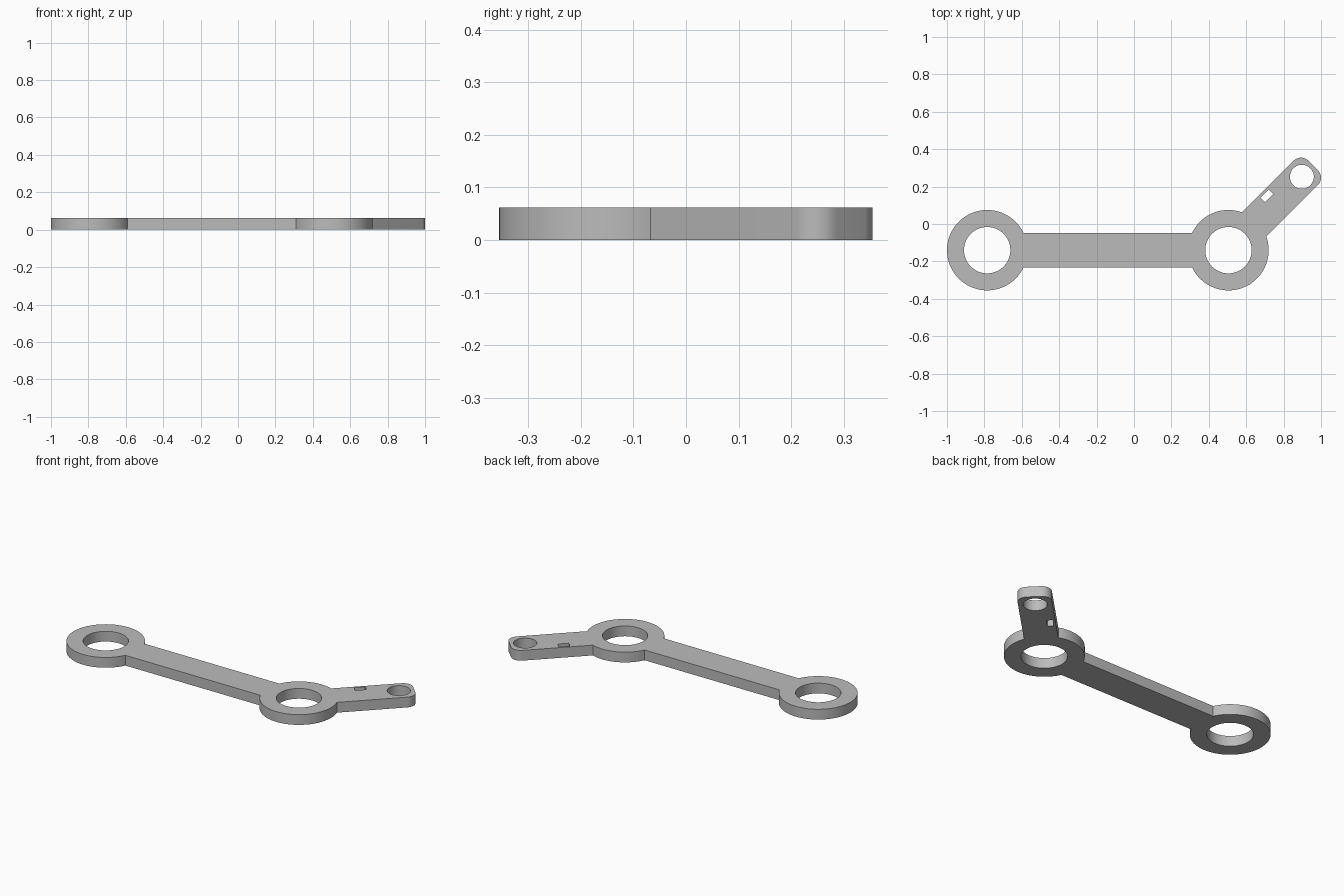
import bpy
from math import asin, cos, sin, pi
from mathutils import Vector

cube = bpy.data.objects.get("Cube")
if cube:
    bpy.data.objects.remove(cube, do_unlink=True)

THICK = 0.062
RING, BORE = 0.215, 0.124      # ring outer and inner radius
HALF = 0.0915                  # half width of the bar and the arm
LEFT, RIGHT = Vector((-0.785, -0.14)), Vector((0.505, -0.14))
U = Vector((1, 1)).normalized()     # along the arm
V = Vector((-1, 1)).normalized()    # across the arm
TIP, CORNER = 0.64, 0.054


def arc(centre, radius, start, end, steps):
    angles = [start + (end - start) * i / steps for i in range(steps + 1)]
    return [centre + radius * Vector((cos(t), sin(t))) for t in angles]


def on_arm(u, v):
    return RIGHT + U * u + V * v


def add_loop(curve, points):
    spline = curve.splines.new('POLY')
    spline.points.add(len(points) - 1)
    for slot, p in zip(spline.points, points):
        slot.co = (p.x, p.y, 0, 1)
    spline.use_cyclic_u = True


# Outer outline: left ring, bar, right ring, angled arm with rounded tip
a = asin(HALF / RING)
outline = arc(LEFT, RING, a, 2 * pi - a, 72)
outline += arc(RIGHT, RING, pi + a, 2 * pi + pi / 4 - a, 48)
outline += arc(on_arm(TIP - CORNER, CORNER - HALF), CORNER, -pi / 4, pi / 4, 14)
outline += arc(on_arm(TIP - CORNER, HALF - CORNER), CORNER, pi / 4, 3 * pi / 4, 14)
outline += arc(RIGHT, RING, pi / 4 + a, pi - a, 24)

curve = bpy.data.curves.new("link_plate_profile", 'CURVE')
curve.dimensions = '2D'
curve.fill_mode = 'BOTH'
curve.extrude = THICK / 2
add_loop(curve, outline)

# Round holes and the small slot
for centre, radius in ((LEFT, BORE), (RIGHT, BORE), (on_arm(0.555, 0), 0.064)):
    add_loop(curve, arc(centre, radius, 0, 2 * pi, 72)[:-1])
add_loop(curve, [on_arm(0.351 + 0.031 * i, 0.061 + 0.017 * j)
                 for i, j in ((-1, -1), (1, -1), (1, 1), (-1, 1))])

# Turn the filled profile into a solid mesh
plate = bpy.data.objects.new("link_plate", curve)
bpy.context.collection.objects.link(plate)
plate.location.z = THICK / 2
bpy.ops.object.select_all(action='DESELECT')
plate.select_set(True)
bpy.context.view_layer.objects.active = plate
bpy.ops.object.convert(target='MESH')
plate = bpy.context.object
plate.name = "link_plate"
bpy.ops.object.mode_set(mode='EDIT')
bpy.ops.mesh.select_all(action='SELECT')
bpy.ops.mesh.remove_doubles(threshold=0.0001)
bpy.ops.mesh.normals_make_consistent(inside=False)
bpy.ops.object.mode_set(mode='OBJECT')
bpy.ops.object.shade_smooth_by_angle(angle=pi / 6)

# Plain grey metal
grey = bpy.data.materials.new("grey_metal")
grey.use_nodes = True
colour = (0.5, 0.5, 0.5, 1)
grey.diffuse_color = colour
grey.node_tree.nodes["Principled BSDF"].inputs["Base Color"].default_value = colour
plate.data.materials.clear()
plate.data.materials.append(grey)
